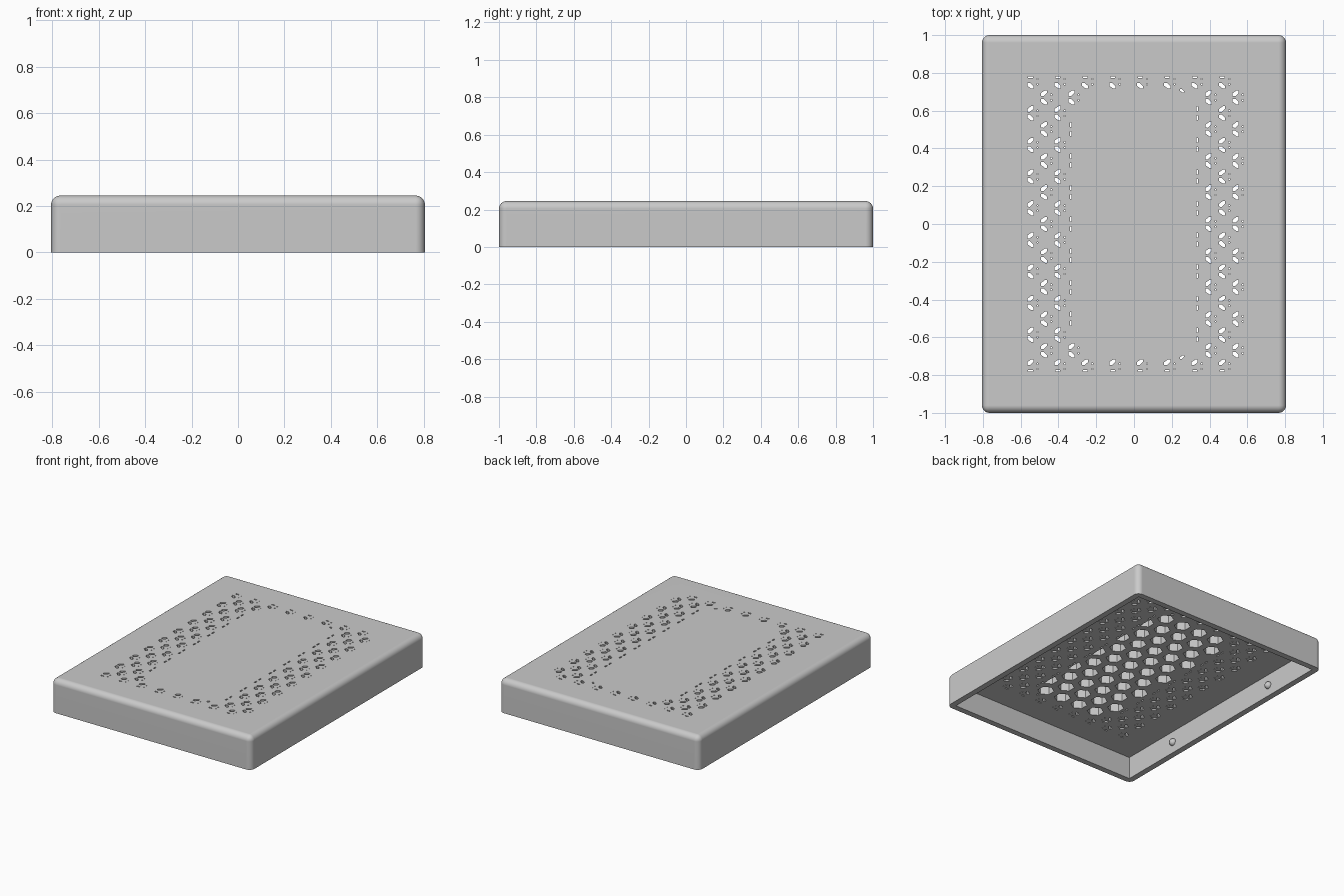
import bpy, bmesh, math
from mathutils import Matrix

cube = bpy.data.objects.get("Cube")
if cube:
    bpy.data.objects.remove(cube, do_unlink=True)

WIDTH, LENGTH, HEIGHT = 1.61, 2.0, 0.245
WALL, CEILING = 0.043, 0.163
PITCH = 0.145                      # spacing of the vent and pocket patterns
STEP = PITCH / math.sqrt(3)
PANEL_EDGE = 0.335                 # half width of the solid central panel

grey = bpy.data.materials.new("plain grey")
grey.use_nodes = True
grey.diffuse_color = (0.59, 0.59, 0.59, 1)
grey.node_tree.nodes["Principled BSDF"].inputs["Base Color"].default_value = (0.59, 0.59, 0.59, 1)


def make_object(name, bm):
    bmesh.ops.recalc_face_normals(bm, faces=bm.faces)
    mesh = bpy.data.meshes.new(name)
    bm.to_mesh(mesh)
    bm.free()
    mesh.materials.append(grey)
    obj = bpy.data.objects.new(name, mesh)
    bpy.context.collection.objects.link(obj)
    return obj


def add_box(bm, sx, sy, z0, z1):
    matrix = Matrix.Translation((0, 0, (z0 + z1) / 2)) @ Matrix.Diagonal((sx, sy, z1 - z0, 1))
    bmesh.ops.create_cube(bm, size=1, matrix=matrix)


def add_prism(bm, points, z0, z1):
    low = [bm.verts.new((x, y, z0)) for x, y in points]
    high = [bm.verts.new((x, y, z1)) for x, y in points]
    bm.faces.new(low[::-1])
    bm.faces.new(high)
    for i in range(len(points)):
        j = (i + 1) % len(points)
        bm.faces.new((low[i], low[j], high[j], high[i]))


def cut(target, cutter):
    cutter.hide_render = True
    mod = target.modifiers.new("cut", "BOOLEAN")
    mod.operation, mod.solver, mod.object = "DIFFERENCE", "EXACT", cutter
    bpy.context.view_layer.objects.active = target
    bpy.ops.object.modifier_apply(modifier=mod.name)
    bpy.data.objects.remove(cutter, do_unlink=True)


# Outer shell with rounded top and corners
bm = bmesh.new()
add_box(bm, WIDTH, LENGTH, 0, HEIGHT)
rounded = [e for e in bm.edges if max(v.co.z for v in e.verts) > 0.1]
bmesh.ops.bevel(bm, geom=rounded, offset=0.04, segments=6, profile=0.5, affect="EDGES")
lid = make_object("lid_shell", bm)

# Hollow underside
bm = bmesh.new()
add_box(bm, WIDTH - 2 * WALL, LENGTH - 2 * WALL, -0.1, CEILING)
cut(lid, make_object("hollow_cutter", bm))

# Hexagonal pockets under the solid panel, trimmed at its edge
bm = bmesh.new()
for row in range(-5, 6):
    count = 4 if row % 2 else 5
    for i in range(count):
        cx = 0.03 + (i - (count - 1) / 2) * PITCH
        cy = row * STEP * 1.5
        corners = [math.radians(a) for a in range(30, 390, 60)]
        hexagon = [(min(cx + 0.056 * math.cos(a), PANEL_EDGE - 0.01), cy + 0.056 * math.sin(a))
                   for a in corners]
        add_prism(bm, hexagon, CEILING - 0.05, HEIGHT - 0.012)
cut(lid, make_object("pocket_cutter", bm))

# Vent openings, in mirrored pairs along staggered columns
LEAF = [(-0.017, -0.014), (-0.003, -0.015), (0.015, 0.002),
        (0.015, 0.016), (0.004, 0.016), (-0.017, 0.001)]
bm = bmesh.new()


def vent(x, y, flip=1, scale=1.0):
    add_prism(bm, [(x + px * scale, y + py * scale * flip) for px, py in LEAF], 0.1, 0.3)


def slot(x, y, w, h):
    add_prism(bm, [(x + i * w / 2, y + j * h / 2)
                   for i, j in ((-1, -1), (1, -1), (1, 1), (-1, 1))], 0.1, 0.3)


for column in range(16):
    x = -0.548 + column * PITCH / 2
    for k in range(-9, 10):
        if (k + column) % 2 == 0:
            continue
        y = k * STEP
        side = 1 if k > 0 else -1
        if abs(k) == 9:                      # end rows
            vent(x, y - side * 0.021, -side)
            slot(x, y + side * 0.023, 0.024, 0.009)
        elif abs(x) > 0.36 or (abs(k) == 8 and x < -0.3):
            vent(x, y + 0.022)
            vent(x, y - 0.022, -1)
        elif abs(abs(x) - 0.325) < 0.02:     # slivers beside the solid panel
            for s in (1, -1):
                slot(math.copysign(PANEL_EDGE, x), y + s * 0.024, 0.01, 0.024)
            continue
        else:
            continue
        for s in (1, -1):                    # pin holes
            slot(x + 0.037, y + s * 0.014, 0.007, 0.007)
for s in (1, -1):
    vent(0.255, s * 0.705, -s, 0.6)
cut(lid, make_object("vent_cutter", bm))

bpy.ops.object.select_all(action="DESELECT")
lid.select_set(True)
bpy.context.view_layer.objects.active = lid
bpy.ops.object.shade_smooth_by_angle(angle=math.radians(35))
lid.modifiers.new("even shading", "WEIGHTED_NORMAL").keep_sharp = True

# Round snap bumps on the inner side walls
bm = bmesh.new()
for sx in (1, -1):
    for sy in (1, -1):
        place = Matrix.Translation((sx * (WIDTH / 2 - WALL), sy * 0.5, 0.08))
        bmesh.ops.create_uvsphere(bm, u_segments=20, v_segments=12, radius=0.026, matrix=place)
bumps = make_object("snap_bumps", bm)
bumps.data.shade_smooth()
